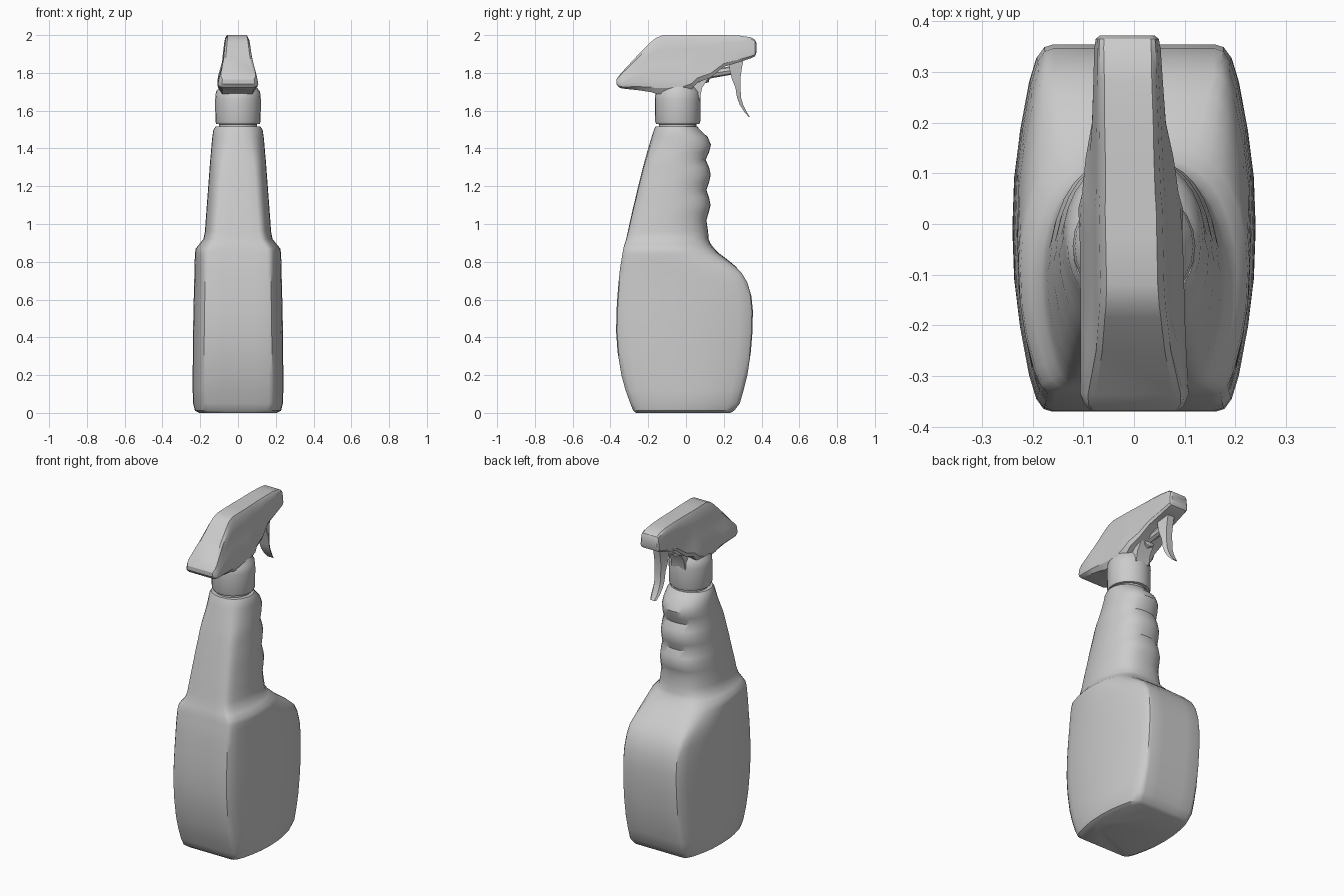
import bpy, bmesh, math


def finish(bm, name, angle=35):
    bmesh.ops.recalc_face_normals(bm, faces=bm.faces)
    me = bpy.data.meshes.new(name)
    bm.to_mesh(me)
    bm.free()
    ob = bpy.data.objects.new(name, me)
    bpy.context.collection.objects.link(ob)
    bpy.ops.object.select_all(action='DESELECT')
    ob.select_set(True)
    bpy.context.view_layer.objects.active = ob
    bpy.ops.object.shade_smooth_by_angle(angle=math.radians(angle))
    return ob


def loft(name, rings, angle=35):
    bm = bmesh.new()
    vs = [[bm.verts.new(p) for p in r] for r in rings]
    n = len(rings[0])
    for a, b in zip(vs, vs[1:]):
        for i in range(n):
            j = (i + 1) % n
            bm.faces.new((a[i], a[j], b[j], b[i]))
    bm.faces.new(vs[0])
    bm.faces.new(vs[-1])
    return finish(bm, name, angle)


def lerp_keys(keys, x):
    if x <= keys[0][0]:
        return keys[0][1]
    for (x0, v0), (x1, v1) in zip(keys, keys[1:]):
        if x <= x1:
            return v0 + (v1 - v0) * (x - x0) / (x1 - x0)
    return keys[-1][1]


# Bottle: z, front y, back y, half width
LEVELS = [
    (0.0, -.265, .235, .205), (.012, -.28, .255, .228), (.05, -.295, .285, .238),
    (.12, -.32, .305, .24), (.2, -.342, .325, .24), (.32, -.362, .343, .239),
    (.43, -.37, .352, .238), (.54, -.368, .354, .236), (.62, -.363, .346, .234),
    (.69, -.357, .325, .232), (.74, -.352, .295, .231), (.78, -.347, .258, .23),
    (.815, -.341, .215, .229), (.845, -.336, .175, .228), (.87, -.332, .15, .224),
    (.895, -.325, .13, .203), (.92, -.317, .12, .183), (.96, -.308, .117, .175),
    (1.02, -.295, .108, .171), (1.06, -.286, .12, .168), (1.10, -.277, .13, .165),
    (1.14, -.267, .122, .162), (1.18, -.258, .108, .159), (1.22, -.248, .122, .156),
    (1.26, -.238, .131, .153), (1.30, -.228, .122, .15), (1.34, -.217, .104, .147),
    (1.38, -.206, .122, .143), (1.42, -.194, .132, .14), (1.46, -.182, .115, .136),
    (1.495, -.171, .078, .131), (1.515, -.162, .06, .12),
]
QUARTER = [(1, 0), (.985, .3), (.94, .55), (.87, .8), (.81, .93),
           (.75, .985), (.68, 1), (.35, 1), (0, 1)]
ROUND_BACK = [(.74, 0), (.92, .75), (1.4, .9), (1.51, 1)]
ROUND_FRONT = [(.86, 0), (.95, .15), (1.3, .35), (1.51, .9)]


def arc(t):
    pts = []
    for i, (x, y) in enumerate(QUARTER):
        a = i * math.pi / 16
        pts.append((x + (math.cos(a) - x) * t, y + (math.sin(a) - y) * t))
    return pts


rings = []
for z, yf, yb, w in LEVELS:
    cy, h = (yf + yb) / 2, (yb - yf) / 2
    back, front = arc(lerp_keys(ROUND_BACK, z)), arc(lerp_keys(ROUND_FRONT, z))
    unit = back + [(-x, y) for x, y in back[-2::-1]]
    unit += [(-x, -y) for x, y in front[1:]] + [(x, -y) for x, y in front[-2:0:-1]]
    rings.append([(x * w, cy + y * h, z) for x, y in unit])
loft("bottle", rings)

# Neck collar
N = 24
loft("neck_collar", [[(r * math.cos(2 * math.pi * i / N),
                       -.044 + r * math.sin(2 * math.pi * i / N), z) for i in range(N)]
                     for z, r in [(1.5, .1), (1.528, .1), (1.53, .115), (1.545, .12),
                                  (1.66, .121), (1.70, .117), (1.735, .09)]])

# Sprayer head: y, bottom z, top z, width factor
HEAD = [
    (-.368, 1.74, 1.765, .82), (-.355, 1.723, 1.785, .93), (-.335, 1.717, 1.808, 1),
    (-.25, 1.708, 1.9, 1), (-.185, 1.698, 1.964, 1), (-.16, 1.69, 1.985, 1),
    (-.12, 1.688, 2.0, 1), (-.02, 1.695, 2.0, 1), (.03, 1.715, 2.0, 1),
    (.06, 1.748, 2.0, .97), (.13, 1.775, 2.0, .95), (.2, 1.832, 2.0, .95),
    (.285, 1.858, 1.997, .92), (.345, 1.878, 1.988, .9), (.365, 1.888, 1.975, .86),
    (.372, 1.905, 1.96, .75),
]
WIDTH = [(1.69, .098), (1.74, .107), (1.78, .1), (1.84, .08), (1.95, .068), (2.0, .06)]
rings = []
for y, zb, zt, k in HEAD:
    side = []
    for f, s in [(0, .82), (.1, .97), (.25, 1), (.5, 1), (.75, 1), (.92, .98), (1, .84)]:
        z = zb + (zt - zb) * f
        side.append((lerp_keys(WIDTH, z) * s * k, z))
    cx = -.006 - .02 * y
    rings.append([(cx + x, y, z) for x, z in side] +
                 [(cx - x, y, z) for x, z in reversed(side)])
loft("sprayer_head", rings, 30)

# Trigger: front y, back y, z, half width
TRIGGER = [(.225, .305, 1.875, .036), (.23, .295, 1.82, .036), (.242, .288, 1.77, .035),
           (.262, .289, 1.72, .034), (.27, .291, 1.67, .033), (.285, .303, 1.63, .031),
           (.308, .32, 1.595, .028), (.332, .338, 1.567, .02)]
loft("trigger", [[(-.012 - w, a, z), (-.012 - w * .6, b, z), (-.012 + w * .6, b, z),
                  (-.012 + w, a, z)] for a, b, z, w in TRIGGER], 30)

# Piston linking the head to the trigger
loft("piston", [[(-.01 + r * math.cos(i * math.pi / 4), y, z + r * math.sin(i * math.pi / 4))
                 for i in range(8)]
                for y, z, r in [(.02, 1.765, .04), (.12, 1.79, .04), (.125, 1.795, .025),
                                (.255, 1.815, .022)]], 30)

# Web between the neck and the head
loft("neck_web", [[(-.045, a, z), (.045, a, z), (.045, b, z), (-.045, b, z)]
                  for a, b, z in [(0, .073, 1.66), (0, .085, 1.72), (0, .13, 1.79)]], 30)
